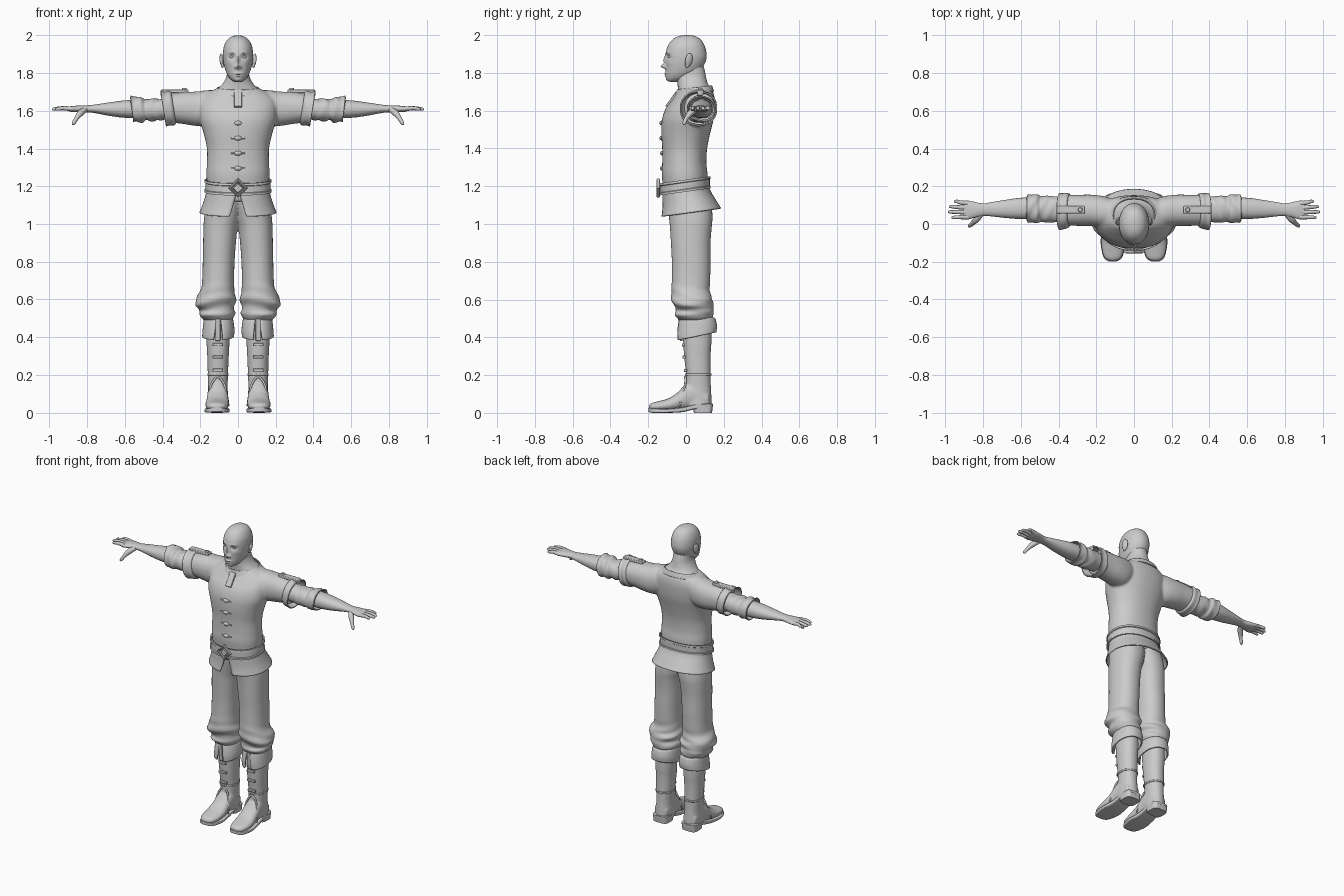
import bpy, bmesh
from math import sin, cos, pi, exp, radians, copysign
from mathutils import Vector, Matrix, Euler


def finish(name, bm, mirror=False, solid=0, voxel=0, bevel=0):
    bmesh.ops.recalc_face_normals(bm, faces=bm.faces)
    me = bpy.data.meshes.new(name)
    bm.to_mesh(me)
    bm.free()
    ob = bpy.data.objects.new(name, me)
    bpy.context.collection.objects.link(ob)
    if bevel:
        m = ob.modifiers.new("Bevel", 'BEVEL')
        m.width, m.segments = bevel, 2
    if solid:
        m = ob.modifiers.new("Solidify", 'SOLIDIFY')
        m.thickness, m.offset = solid, -1
    if mirror:
        m = ob.modifiers.new("Mirror", 'MIRROR')
        m.use_mirror_merge = False
    if voxel:
        m = ob.modifiers.new("Remesh", 'REMESH')
        m.mode, m.voxel_size, m.use_smooth_shade = 'VOXEL', voxel, True
        m = ob.modifiers.new("Smooth", 'SMOOTH')
        m.factor, m.iterations = 0.5, 4
    return ob


def skin(bm, rings, cyclic=True, caps=True):
    vs = [[bm.verts.new(p) for p in r] for r in rings]
    n = len(vs[0])
    for a, b in zip(vs, vs[1:]):
        for i in range(n if cyclic else n - 1):
            j = (i + 1) % n
            bm.faces.new((a[i], a[j], b[j], b[i]))
    if caps:
        bm.faces.new(vs[0])
        bm.faces.new(vs[-1])


def spline(rows, n):
    out = []
    for k in range(len(rows) - 1):
        p = [rows[max(0, min(len(rows) - 1, k + d))] for d in (-1, 0, 1, 2)]
        for s in range(n):
            t = s / n
            out.append([0.5 * (2 * b + (c - a) * t + (2 * a - 5 * b + 4 * c - d) * t * t
                        + (3 * b - a - 3 * c + d) * t ** 3) for a, b, c, d in zip(*p)])
    return out + [list(rows[-1])]


def loft(bm, rows, axis='z', seg=40, steps=4, p=2.2, caps=True, gap=None, warp=None):
    """Rows hold position along the axis, then min/max extents on the other two axes."""
    rings = []
    rows = spline(rows, steps)
    for k, (t, a0, a1, b0, b1) in enumerate(rows):
        g = 0
        if gap:
            g = gap[0] + (gap[1] - gap[0]) * k / (len(rows) - 1)
        ring = []
        for i in range(seg + 1 if gap else seg):
            th = -pi / 2 + g + (2 * pi - 2 * g) * i / seg
            c, s = cos(th), sin(th)
            a = (a0 + a1) / 2 + (a1 - a0) / 2 * copysign(abs(c) ** (2 / p), c)
            b = (b0 + b1) / 2 + (b1 - b0) / 2 * copysign(abs(s) ** (2 / p), s)
            v = {'z': (a, b, t), 'x': (t, a, b), 'y': (a, t, b)}[axis]
            ring.append(warp(*v) if warp else v)
        rings.append(ring)
    skin(bm, rings, not gap, caps and not gap)
    return bm


def sym(rows):
    return [(z, -w, w, y0, y1) for z, w, y0, y1 in rows]


def tube(name, pts, mirror=True, seg=12):
    rows = spline(pts, 4)
    bm, rings = bmesh.new(), []
    for k, r in enumerate(rows):
        d = Vector(rows[min(k + 1, len(rows) - 1)][:3]) - Vector(rows[max(k - 1, 0)][:3])
        q = d.to_track_quat('Z', 'Y')
        rings.append([Vector(r[:3]) + q @ Vector((cos(2 * pi * i / seg), sin(2 * pi * i / seg), 0)) * r[3]
                      for i in range(seg)])
    skin(bm, rings)
    return finish(name, bm, mirror)


def prim(name, kind, loc, size, rot=(0, 0, 0), mirror=False, bevel=0):
    bm = bmesh.new()
    m = Matrix.LocRotScale(Vector(loc), Euler(rot), Vector(size))
    if kind == 'box':
        bmesh.ops.create_cube(bm, size=1, matrix=m)
    elif kind == 'ball':
        bmesh.ops.create_uvsphere(bm, u_segments=24, v_segments=14, radius=1, matrix=m)
    else:
        bmesh.ops.create_cone(bm, cap_ends=True, segments=kind, radius1=1, radius2=0.8, depth=1, matrix=m)
    return finish(name, bm, mirror, bevel=bevel)


# Head with sculpted face: bumps are x, z, width, height, depth
BUMPS = [(0, 1.868, .008, .024, -.012), (0, 1.835, .012, .011, -.025), (.014, 1.831, .007, .007, -.008),
         (.033, 1.887, .017, .011, .011), (.033, 1.908, .022, .006, -.005), (0, 1.797, .02, .005, -.008),
         (0, 1.784, .016, .005, -.007), (0, 1.764, .018, .009, -.005), (.045, 1.855, .018, .014, -.003)]


def face(x, y, z):
    if y < -.03:
        for bx, bz, sx, sz, d in BUMPS:
            y += d * exp(-((abs(x) - bx) / sx) ** 2 - ((z - bz) / sz) ** 2)
    return x, y, z


finish("head", loft(bmesh.new(), sym([
    (2.0, .008, 0, .02), (1.994, .033, -.04, .05), (1.975, .058, -.073, .08), (1.94, .075, -.098, .1),
    (1.90, .08, -.107, .109), (1.87, .079, -.107, .107), (1.84, .074, -.108, .095), (1.81, .065, -.108, .075),
    (1.79, .056, -.107, .05), (1.77, .042, -.104, .02), (1.757, .025, -.094, -.03), (1.752, .01, -.08, -.05)]),
    seg=96, steps=6, p=2.1, warp=face))
prim("eye", 'ball', (.033, -.083, 1.885), (.012, .012, .008), mirror=True)
prim("ear", 'ball', (.086, .015, 1.868), (.01, .02, .036), (-.15, .15, .35), True)
prim("ear_lobe", 'ball', (.083, .006, 1.842), (.008, .011, .014), mirror=True)
finish("neck", loft(bmesh.new(), sym([
    (1.67, .13, -.04, .14), (1.71, .112, -.042, .135), (1.74, .084, -.045, .117), (1.77, .066, -.05, .108),
    (1.80, .058, -.055, .102), (1.85, .056, -.05, .09)])))

# Tunic: torso and short sleeves blended together
bm = loft(bmesh.new(), sym([
    (1.12, .155, -.11, .11), (1.25, .167, -.128, .115), (1.32, .165, -.126, .108), (1.40, .165, -.126, .112),
    (1.48, .182, -.131, .128), (1.55, .203, -.128, .145), (1.61, .208, -.108, .152), (1.66, .20, -.072, .152),
    (1.70, .155, -.045, .143), (1.725, .09, -.035, .125)]))
for s in (1, -1):
    loft(bm, [(s * x, *r) for x, *r in (
        (.08, .0, .12, 1.57, 1.70), (.15, -.02, .145, 1.52, 1.71), (.22, -.012, .155, 1.52, 1.702),
        (.29, -.01, .155, 1.53, 1.70), (.365, -.008, .155, 1.54, 1.69))], 'x')
finish("tunic", bm, voxel=.008)
finish("collar", loft(bmesh.new(), sym([(1.69, .135, -.06, .148), (1.71, .122, -.052, .142), (1.722, .11, -.047, .137)]),
       caps=False, warp=lambda x, y, z: (x, y, z + .12 * (y - .04))), solid=.006)
prim("placket", 'box', (0, -.077, 1.658), (.042, .014, .095), (-.62, 0, 0), bevel=.003)
for z, y in ((1.535, -.13), (1.455, -.13), (1.375, -.126), (1.295, -.127)):
    prim("tunic_fastener", 'ball', (0, y, z), (.02, .011, .012))
    prim("fastener_loop", 'box', (0, y, z), (.075, .008, .007), bevel=.002)


# Tunic skirt, belt and buckle, all rising toward the back
def rise(x, y, z):
    return x, y, z + .14 * (y + .02)


finish("tunic_skirt", loft(bmesh.new(), sym([
    (1.19, .164, -.125, .118), (1.15, .172, -.125, .132), (1.10, .187, -.126, .16), (1.055, .204, -.132, .186)]),
    gap=(.01, .2), seg=64, warp=rise), solid=.007)
finish("belt", loft(bmesh.new(), sym([
    (1.168, .170, -.134, .124), (1.168, .178, -.142, .131), (1.18, .178, -.142, .131), (1.183, .173, -.137, .126),
    (1.217, .173, -.137, .126), (1.22, .178, -.142, .131), (1.232, .177, -.141, .13), (1.232, .169, -.133, .123)]),
    seg=64, steps=1, warp=rise, caps=False), solid=.006)
bpy.ops.mesh.primitive_torus_add(major_segments=4, minor_segments=8, major_radius=.043, minor_radius=.009,
                                 location=(0, -.147, 1.19), rotation=(pi / 2, 0, 0))
bpy.context.object.name = "buckle_frame"
prim("buckle_plate", 4, (0, -.146, 1.19), (.03, .03, .014), (pi / 2, 0, 0))

# Sleeve cuffs and lower sleeves
finish("short_sleeve_cuff", loft(bmesh.new(), [
    (.34, -.01, .157, 1.533, 1.698), (.352, -.022, .165, 1.522, 1.706), (.375, -.028, .163, 1.522, 1.70),
    (.395, -.033, .165, 1.517, 1.705)], 'x', caps=False,
    warp=lambda x, y, z: (x + .15 * (z - 1.61), y, z)), mirror=True, solid=.007)
finish("lower_sleeve", loft(bmesh.new(), [
    (.32, .015, .135, 1.56, 1.67), (.41, .01, .145, 1.552, 1.663), (.46, .007, .15, 1.545, 1.665),
    (.49, .012, .147, 1.55, 1.66), (.503, .008, .153, 1.543, 1.668), (.515, .004, .157, 1.538, 1.674),
    (.545, .009, .155, 1.542, 1.674), (.562, .006, .158, 1.54, 1.68)], 'x', caps=False,
    warp=lambda x, y, z: (x + .1 * (z - 1.61), y, z + .003 * sin(x * 110 + y * 50))), mirror=True, solid=.007)

# Forearms and hands
finish("forearm", loft(bmesh.new(), [
    (.35, .025, .135, 1.56, 1.66), (.5, .025, .14, 1.56, 1.66), (.6, .026, .139, 1.563, 1.655),
    (.68, .032, .128, 1.573, 1.645), (.76, .041, .115, 1.588, 1.633), (.80, .043, .108, 1.592, 1.629),
    (.84, .035, .116, 1.592, 1.628), (.88, .024, .124, 1.594, 1.625), (.905, .026, .122, 1.6, 1.62)], 'x'), mirror=True)
for name, y, tip, ty in (("index_finger", .037, .968, .035), ("middle_finger", .062, .986, .064),
                         ("ring_finger", .086, .98, .092), ("little_finger", .109, .955, .12)):
    tube(name, [(.88, y, 1.61, .013), (.9 * .6 + tip * .4, (y + ty) / 2, 1.614, .0105),
                (tip - .015, ty, 1.61, .009), (tip - .003, ty, 1.608, .006), (tip, ty, 1.607, .001)])
tube("thumb", [(.805, .06, 1.61, .014), (.835, .025, 1.588, .017), (.855, .004, 1.562, .012),
               (.87, -.008, 1.537, .010), (.876, -.012, 1.528, .006), (.878, -.013, 1.525, .001)])

# Shoulder straps
prim("shoulder_strap", 'box', (.335, .075, 1.703), (.145, .04, .018), mirror=True, bevel=.004)
prim("strap_button", 16, (.285, .075, 1.716), (.013, .013, .01), mirror=True)
prim("strap_end", 'box', (.405, .075, 1.695), (.012, .034, .03), mirror=True, bevel=.004)


# Trousers with baggy folds at the knee
def folds(x, y, z):
    k = .006 * exp(-((z - .57) / .07) ** 2) * sin(z * 95 + y * 25 + x * 18)
    return x + k * (x - .11) * 9, y + k * (y - .035) * 9, z + .12 * (y - .04) * exp(-((z - .56) / .05) ** 2)


finish("trousers", loft(bmesh.new(), [
    (1.17, -.03, .155, -.105, .11), (1.10, -.025, .17, -.1, .135), (1.03, -.012, .18, -.09, .14),
    (.98, .002, .183, -.085, .136), (.9, .011, .185, -.08, .13), (.8, .018, .187, -.075, .13),
    (.7, .021, .19, -.075, .128), (.65, .019, .198, -.078, .126), (.605, .012, .223, -.075, .135),
    (.578, .013, .228, -.065, .148), (.548, .021, .206, -.052, .14), (.525, .016, .208, -.06, .15),
    (.50, .025, .19, -.045, .14), (.48, .05, .165, -.02, .12)], warp=folds, steps=5), mirror=True, voxel=.007)

# Boots
bm = loft(bmesh.new(), [
    (.47, .045, .167, -.02, .135), (.38, .045, .167, -.015, .135), (.3, .049, .163, -.01, .13),
    (.2, .053, .16, .0, .13), (.13, .055, .158, -.005, .132), (.07, .052, .16, -.01, .136), (.035, .052, .162, -.01, .137)])
loft(bm, [(.12, .06, .155, .03, .11), (.05, .053, .16, .02, .17), (0, .053, .163, .015, .155),
          (-.04, .05, .167, .012, .112), (-.09, .048, .173, .01, .078), (-.14, .053, .17, .01, .063),
          (-.18, .068, .156, .012, .053), (-.196, .095, .13, .02, .042)], 'y')
finish("boot", bm, mirror=True, voxel=.006)
finish("boot_sole", loft(bmesh.new(), [
    (-.198, .09, .135, .006, .026), (-.175, .062, .162, .0, .024), (-.1, .044, .177, .0, .022),
    (-.02, .052, .168, .004, .03), (.05, .054, .162, .02, .045), (.12, .054, .162, .03, .05),
    (.142, .075, .14, .032, .048)], 'y', p=6), mirror=True)
finish("boot_heel", loft(bmesh.new(), [(0, .056, .16, .042, .138), (.045, .052, .164, .034, .143)], steps=1, p=4), mirror=True)
finish("boot_cuff", loft(bmesh.new(), [
    (.502, .045, .165, -.02, .14), (.50, .028, .18, -.036, .155), (.44, .019, .187, -.048, .164),
    (.398, .021, .19, -.047, .161)], gap=(.05, .28),
    warp=lambda x, y, z: (x, y, z + .2 * (y - .02) * min(1, (.502 - z) * 12))), mirror=True, solid=.009)
prim("cuff_tab", 'box', (.107, -.03, .44), (.026, .012, .12), (.1, 0, 0), True, .003)
for z, y in ((.36, -.014), (.295, -.01), (.225, -.003)):
    prim("boot_strap", 'box', (.107, y, z), (.055, .016, .016), mirror=True, bevel=.003)
tube("instep_trim", [(.05, -.035, .035, .005), (.058, -.02, .09, .005), (.075, -.004, .155, .006), (.107, -.004, .19, .006),
                     (.139, -.004, .155, .006), (.157, -.02, .09, .005), (.166, -.035, .035, .005)])
finish("ankle_seam", loft(bmesh.new(), [(.208, .05, .163, -.004, .134), (.198, .05, .163, -.004, .134)],
       steps=1, caps=False), mirror=True, solid=.005)

# Smooth shading with sharp edges kept
for ob in bpy.context.scene.objects:
    ob.select_set(True)
    bpy.context.view_layer.objects.active = ob
bpy.ops.object.shade_smooth_by_angle(angle=radians(40))
